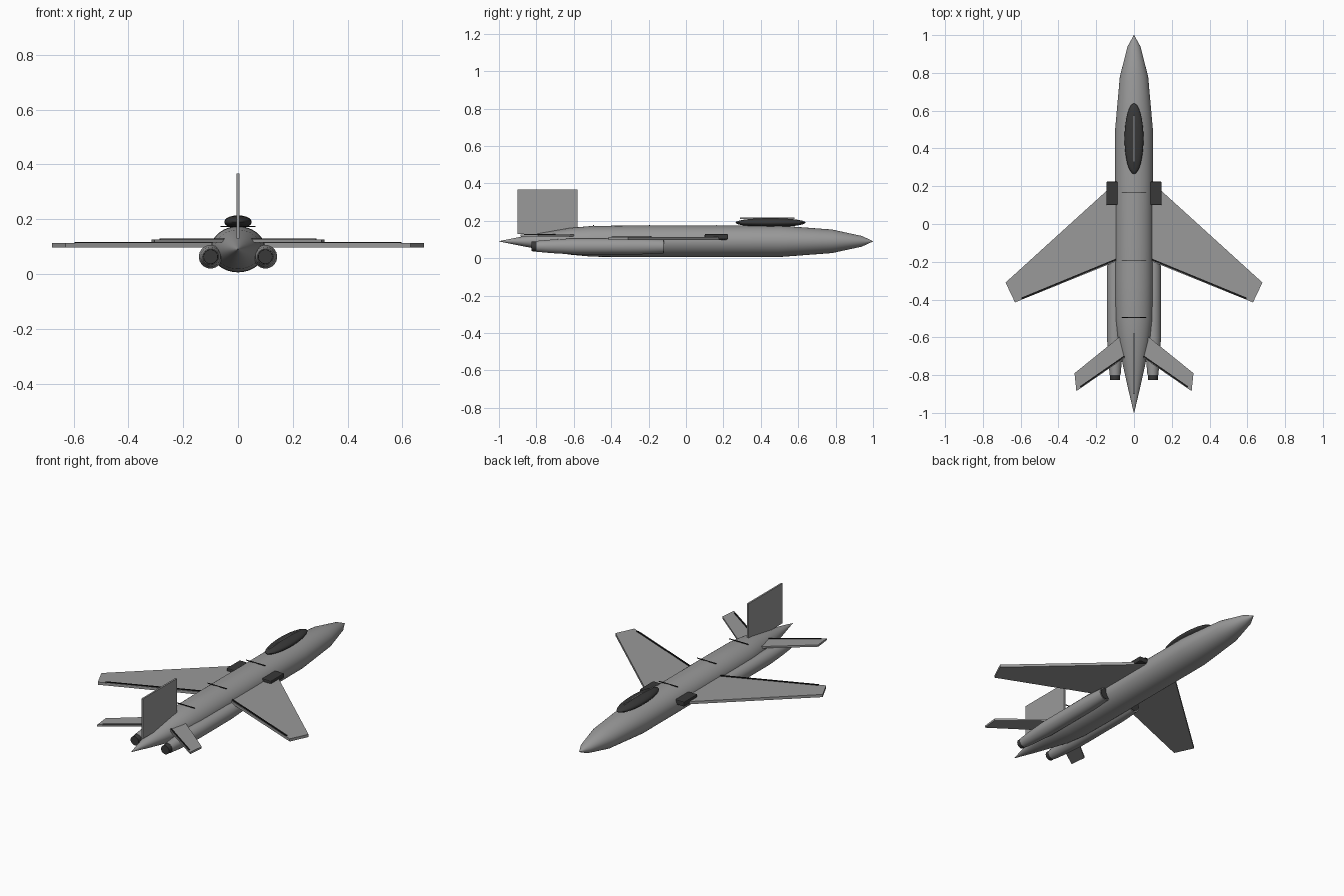
import bpy, bmesh, math
from mathutils import Vector

if "Cube" in bpy.data.objects:
    bpy.data.objects.remove(bpy.data.objects["Cube"])


def material(name, v):
    m = bpy.data.materials.new(name)
    m.diffuse_color = (v, v, v, 1)
    m.use_nodes = True
    m.node_tree.nodes["Principled BSDF"].inputs["Base Color"].default_value = m.diffuse_color
    return m


GREY = material("airframe grey", 0.32)
DARK = material("dark grey", 0.04)
BLACK = material("seam black", 0.008)


def finish(name, bm, mat, smooth=False):
    bmesh.ops.recalc_face_normals(bm, faces=bm.faces)
    me = bpy.data.meshes.new(name)
    bm.to_mesh(me)
    bm.free()
    me.materials.append(mat)
    ob = bpy.data.objects.new(name, me)
    bpy.context.collection.objects.link(ob)
    if smooth:
        bpy.ops.object.select_all(action='DESELECT')
        ob.select_set(True)
        bpy.context.view_layer.objects.active = ob
        bpy.ops.object.shade_smooth_by_angle(angle=math.radians(35))
    return ob


def lathe(name, profile, cx, cz, squash, mat, sides=32):
    """Skin elliptical rings (y, radius) along y; closed at both ends."""
    bm = bmesh.new()
    rings = []
    for y, r in profile:
        rings.append([bm.verts.new((cx + r * math.cos(2 * math.pi * i / sides), y,
                                    cz + r * squash * math.sin(2 * math.pi * i / sides)))
                      for i in range(sides)])
    for a, b in zip(rings, rings[1:]):
        for i in range(sides):
            j = (i + 1) % sides
            bm.faces.new((a[i], a[j], b[j], b[i]))
    bm.faces.new(rings[0])
    bm.faces.new(rings[-1])
    return finish(name, bm, mat, True)


def slab(name, outline, z0, z1, mat):
    """Extrude a plan outline (x, y) between two heights."""
    bm = bmesh.new()
    face = bm.faces.new([bm.verts.new((x, y, z0)) for x, y in outline])
    top = bmesh.ops.extrude_face_region(bm, geom=[face])
    bmesh.ops.translate(bm, vec=(0, 0, z1 - z0),
                        verts=[v for v in top["geom"] if isinstance(v, bmesh.types.BMVert)])
    return finish(name, bm, mat)


def box(name, lo, hi, mat, bevel=0):
    lo, hi = Vector(lo), Vector(hi)
    bm = bmesh.new()
    bmesh.ops.create_cube(bm, size=1)
    for v in bm.verts:
        v.co = (lo + hi) / 2 + v.co * (hi - lo)
    if bevel:
        bmesh.ops.bevel(bm, geom=bm.edges[:], offset=bevel, segments=2,
                        affect='EDGES', profile=0.5)
    return finish(name, bm, mat)


def strip(name, a, b, width, z0, z1, mat):
    """Thin straight plate from a to b in plan."""
    a, b = Vector(a), Vector(b)
    d = (b - a).normalized()
    n = Vector((-d.y, d.x)) * width / 2
    return slab(name, [a + n, b + n, b - n, a - n], z0, z1, mat)


# Fuselage
lathe("fuselage", [(-1, 0.001), (-0.86, 0.034), (-0.77, 0.054), (-0.62, 0.085), (-0.5, 0.098),
                   (-0.3, 0.1), (0.5, 0.1), (0.78, 0.075), (0.94, 0.034), (1, 0.001)],
      0, 0.09, 0.84, GREY, 48)

# Canopy and its centre frame
bm = bmesh.new()
bmesh.ops.create_uvsphere(bm, u_segments=32, v_segments=16, radius=1)
for v in bm.verts:
    v.co = Vector((v.co.x * 0.05, 0.452 + v.co.y * 0.187, 0.19 + v.co.z * 0.024))
finish("canopy", bm, DARK, True)
box("canopy_frame", (-0.002, 0.29, 0.208), (0.002, 0.58, 0.216), GREY)

# Panel seams across the back
for i, y in enumerate((0.165, -0.195, -0.495)):
    box(f"panel_seam_{i}", (-0.063, y - 0.002, 0.172), (0.063, y + 0.002, 0.176), BLACK)

# Vertical fin
box("tail_fin", (-0.005, -0.9, 0.13), (0.005, -0.58, 0.367), GREY)

# Paired parts
for side, s in (("left", -1), ("right", 1)):
    def pts(*p):
        return [(s * x, y) for x, y in p]

    slab(f"{side}_wing", pts((0.05, 0.262), (0.68, -0.31), (0.63, -0.415), (0.05, -0.18)),
         0.097, 0.113, GREY)
    strip(f"{side}_flap_seam", *pts((0.09, -0.186), (0.595, -0.394)), 0.009, 0.112, 0.117, BLACK)
    slab(f"{side}_tailplane", pts((0.03, -0.56), (0.315, -0.79), (0.305, -0.885), (0.03, -0.695)),
         0.115, 0.126, GREY)
    strip(f"{side}_elevator_seam", *pts((0.05, -0.7), (0.285, -0.863)), 0.008, 0.125, 0.129, BLACK)

    # Engine pods with dark intake and nozzle
    x = s * 0.1
    lathe(f"{side}_engine", [(-0.8, 0.029), (-0.72, 0.036), (-0.6, 0.043), (-0.25, 0.043),
                             (-0.12, 0.037)], x, 0.063, 1, GREY)
    lathe(f"{side}_nozzle", [(-0.827, 0.026), (-0.77, 0.028)], x, 0.063, 1, DARK)
    lathe(f"{side}_engine_intake", [(-0.13, 0.032), (-0.117, 0.032)], x, 0.063, 1, DARK)

    # Wing root intake
    x0, x1 = sorted((s * 0.082, s * 0.146))
    box(f"{side}_wing_root_intake", (x0, 0.1, 0.1), (x1, 0.225, 0.129), DARK, 0.005)
